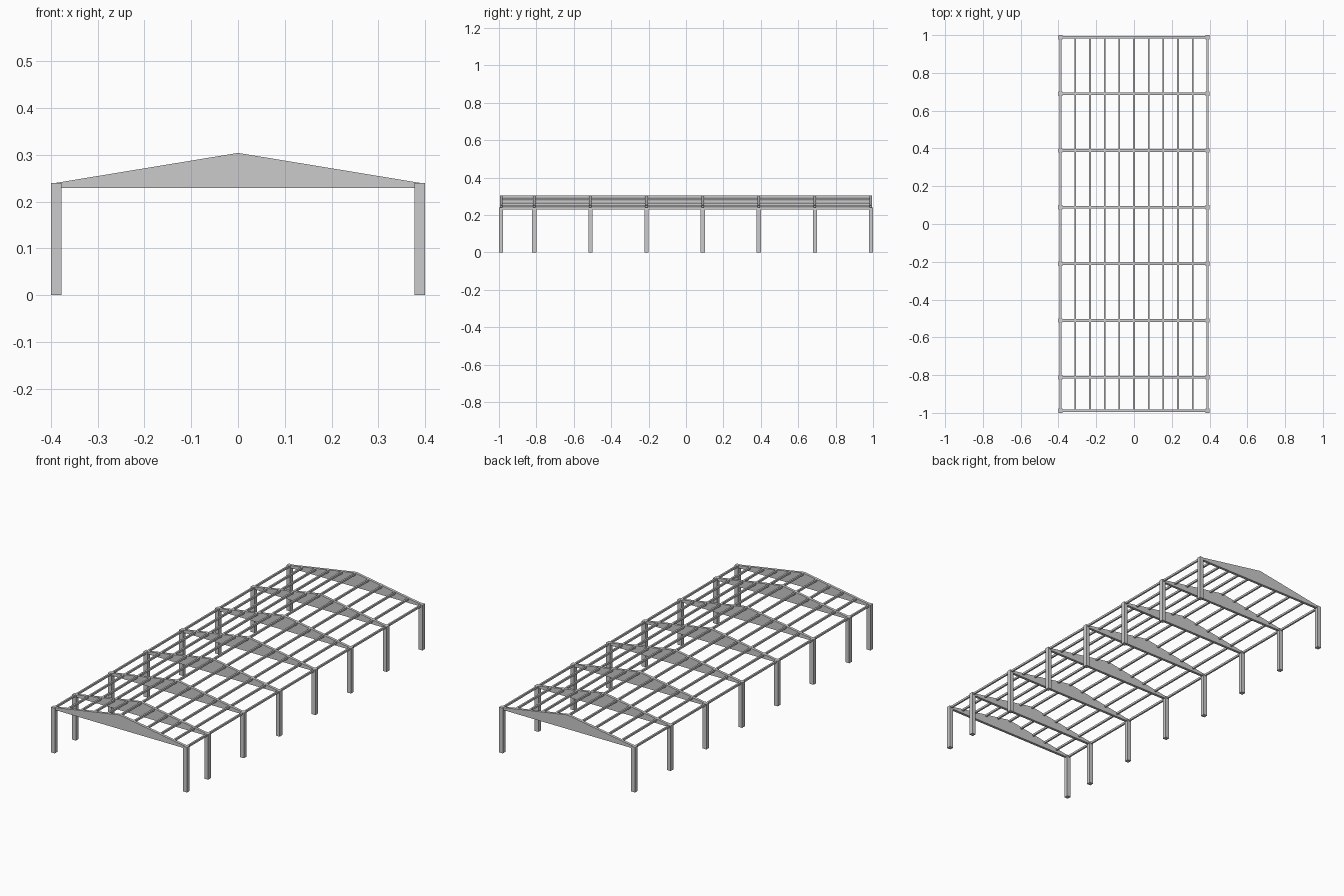
import bpy, bmesh

if "Cube" in bpy.data.objects:
    bpy.data.objects.remove(bpy.data.objects["Cube"])

COL_X, COL_W, EAVE, RIDGE = 0.389, 0.0225, 0.24, 0.304
BEAM_BOTTOM, BEAM_T = 0.229, 0.014
FRAME_Y = [-0.9885, -0.811] + [-0.511 + 0.3 * i for i in range(5)] + [0.9885]


def extrude_y(name, profile, y0, y1):
    """Solid made by extruding an xz outline from y0 to y1."""
    bm = bmesh.new()
    face = bm.faces.new([bm.verts.new((x, y0, z)) for x, z in profile])
    ext = bmesh.ops.extrude_face_region(bm, geom=[face])
    verts = [g for g in ext["geom"] if isinstance(g, bmesh.types.BMVert)]
    bmesh.ops.translate(bm, vec=(0, y1 - y0, 0), verts=verts)
    bmesh.ops.recalc_face_normals(bm, faces=bm.faces)
    mesh = bpy.data.meshes.new(name)
    bm.to_mesh(mesh)
    bm.free()
    ob = bpy.data.objects.new(name, mesh)
    bpy.context.collection.objects.link(ob)
    return ob


def box(name, x, w, z0, z1, y0, y1):
    h = w / 2
    return extrude_y(name, [(x - h, z0), (x + h, z0), (x + h, z1), (x - h, z1)], y0, y1)


# Portal frames: two columns and a tapered gable beam each
gable = [(-COL_X, BEAM_BOTTOM), (COL_X, BEAM_BOTTOM), (COL_X, EAVE),
         (0, RIDGE), (-COL_X, EAVE)]
for i, y in enumerate(FRAME_Y, 1):
    for side, name in ((-1, "left"), (1, "right")):
        box(f"{name}_column_{i}", side * COL_X, COL_W, 0, EAVE,
            y - COL_W / 2, y + COL_W / 2)
    extrude_y(f"gable_beam_{i}", gable, y - BEAM_T / 2, y + BEAM_T / 2)

# Purlins running the full length, tops flush with the roof slope
for i in range(-5, 6):
    x = COL_X * i / 5
    top = RIDGE - (RIDGE - EAVE) * abs(i) / 5 - 0.0005
    box(f"purlin_{i + 6}", x, 0.009, top - 0.0105, top, FRAME_Y[0], FRAME_Y[-1])
